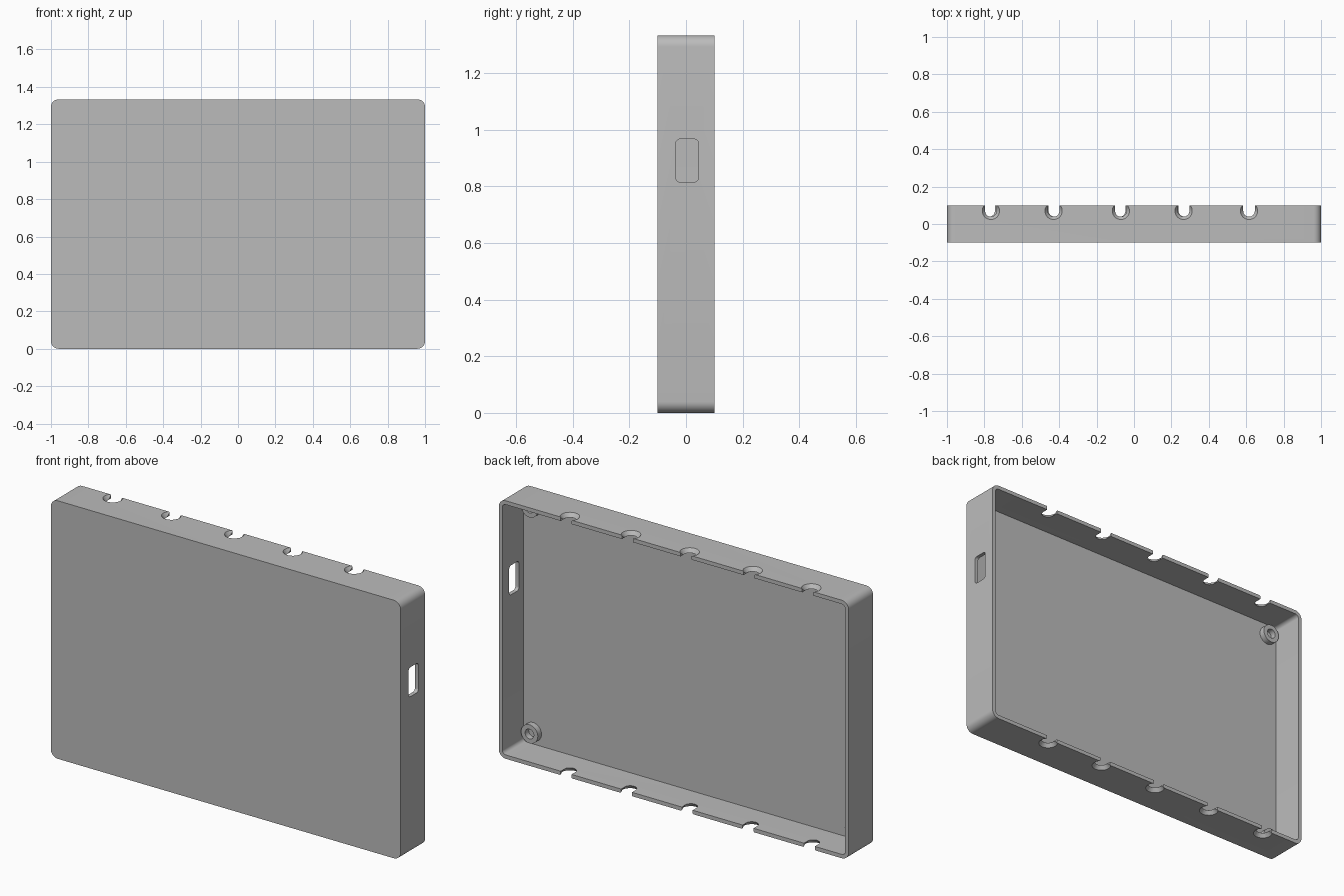
import bpy, bmesh, math
from mathutils import Matrix, Vector

if "Cube" in bpy.data.objects:
    bpy.data.objects.remove(bpy.data.objects["Cube"], do_unlink=True)

WIDTH, HEIGHT, DEPTH = 2.0, 1.333, 0.2
WALL, FLOOR, RADIUS = 0.02, 0.027, 0.04
BACK = DEPTH / 2
FLOOR_Y = -BACK + FLOOR

grey = bpy.data.materials.new("plain grey plastic")
grey.use_nodes = True
grey.diffuse_color = (0.5, 0.5, 0.5, 1)
grey.node_tree.nodes["Principled BSDF"].inputs["Base Color"].default_value = (0.5, 0.5, 0.5, 1)


def rounded_rect(w, h, r, steps=8):
    """Outline of a rounded rectangle centred on the origin."""
    pts = []
    for i, (sx, sy) in enumerate([(1, 1), (-1, 1), (-1, -1), (1, -1)]):
        for k in range(steps + 1):
            a = math.pi / 2 * (i + k / steps)
            pts.append((sx * (w / 2 - r) + r * math.cos(a), sy * (h / 2 - r) + r * math.sin(a)))
    return pts


def add_object(name, bm):
    bmesh.ops.recalc_face_normals(bm, faces=bm.faces)
    mesh = bpy.data.meshes.new(name)
    bm.to_mesh(mesh)
    bm.free()
    mesh.materials.append(grey)
    obj = bpy.data.objects.new(name, mesh)
    bpy.context.collection.objects.link(obj)
    return obj


def prism(name, outline, start, depth):
    """Extrude a flat outline; start maps a 3D point from outline coordinates."""
    bm = bmesh.new()
    face = bm.faces.new([bm.verts.new(start(a, b)) for a, b in outline])
    ext = bmesh.ops.extrude_face_region(bm, geom=[face])
    verts = [v for v in ext["geom"] if isinstance(v, bmesh.types.BMVert)]
    bmesh.ops.translate(bm, verts=verts, vec=Vector(depth))
    return add_object(name, bm)


def activate(obj):
    bpy.ops.object.select_all(action="DESELECT")
    obj.select_set(True)
    bpy.context.view_layer.objects.active = obj


def cut(target, cutter):
    cutter.hide_render = True
    mod = target.modifiers.new("cut", "BOOLEAN")
    mod.operation, mod.solver, mod.object = "DIFFERENCE", "EXACT", cutter
    activate(target)
    bpy.ops.object.modifier_apply(modifier=mod.name)
    bpy.data.objects.remove(cutter, do_unlink=True)


# Tray: rounded block hollowed from the back
mid = HEIGHT / 2
tray = prism("tray", rounded_rect(WIDTH, HEIGHT, RADIUS),
             lambda a, b: (a, -BACK, mid + b), (0, DEPTH, 0))
cut(tray, prism("cavity", rounded_rect(WIDTH - 2 * WALL, HEIGHT - 2 * WALL, RADIUS - WALL),
                lambda a, b: (a, FLOOR_Y, mid + b), (0, DEPTH, 0)))

# Port opening in the left wall
cut(tray, prism("port_cutter", rounded_rect(0.08, 0.152, 0.016),
                lambda a, b: (0.9, 0.004 + a, 0.891 + b), (0.2, 0, 0)))

# Cable notches along the top and bottom walls, flared on the outside
NOTCH_Y, NOTCH_R, FLARE_R = 0.07, 0.031, 0.046
arc = [(NOTCH_R * math.cos(a), NOTCH_Y + NOTCH_R * math.sin(a))
       for a in (math.pi * (1 + k / 16) for k in range(17))]
u_shape = arc + [(NOTCH_R, 0.15), (-NOTCH_R, 0.15)]
top_x = [-0.765, -0.43, -0.07, 0.265, 0.615]
bottom_x = [-0.775, -0.425, -0.077, 0.27, 0.615]
for xs, wall_z, out in ((top_x, HEIGHT - WALL / 2, 1), (bottom_x, WALL / 2, -1)):
    for x in xs:
        cut(tray, prism("notch_cutter", u_shape,
                        lambda a, b: (x + a, b, wall_z - 0.05), (0, 0, 0.1)))
        bm = bmesh.new()
        bmesh.ops.create_cone(bm, cap_ends=True, segments=32, radius1=NOTCH_R - 0.001,
                              radius2=FLARE_R + 0.001, depth=WALL + 0.002)
        if out < 0:
            bmesh.ops.rotate(bm, verts=bm.verts, matrix=Matrix.Rotation(math.pi, 3, "X"))
        bmesh.ops.translate(bm, verts=bm.verts, vec=(x, NOTCH_Y, wall_z))
        cut(tray, add_object("flare_cutter", bm))

activate(tray)
bpy.ops.object.shade_smooth_by_angle(angle=math.radians(30))


# Hollow screw bosses in the corners
def boss(name, x, z, outer=0.048, inner=0.025, rise=0.03):
    bm = bmesh.new()
    y0, y1 = FLOOR_Y - 0.004, FLOOR_Y + rise
    profile = [(inner, y0), (outer, y0), (outer, y1), (inner, y1)]
    verts = [bm.verts.new((r, y, 0)) for r, y in profile]
    edges = [bm.edges.new((verts[i], verts[(i + 1) % 4])) for i in range(4)]
    bmesh.ops.spin(bm, geom=verts + edges, cent=(0, 0, 0), axis=(0, 1, 0),
                   angle=math.tau, steps=32, use_merge=True)
    bmesh.ops.remove_doubles(bm, verts=bm.verts, dist=0.0001)
    bmesh.ops.translate(bm, verts=bm.verts, vec=(x, 0, z))
    activate(add_object(name, bm))
    bpy.ops.object.shade_smooth_by_angle(angle=math.radians(30))


for side, x in (("left", 0.925), ("right", -0.925)):
    for level, z in (("lower", 0.083), ("upper", HEIGHT - 0.083)):
        boss(f"{level}_{side}_boss", x, z)
